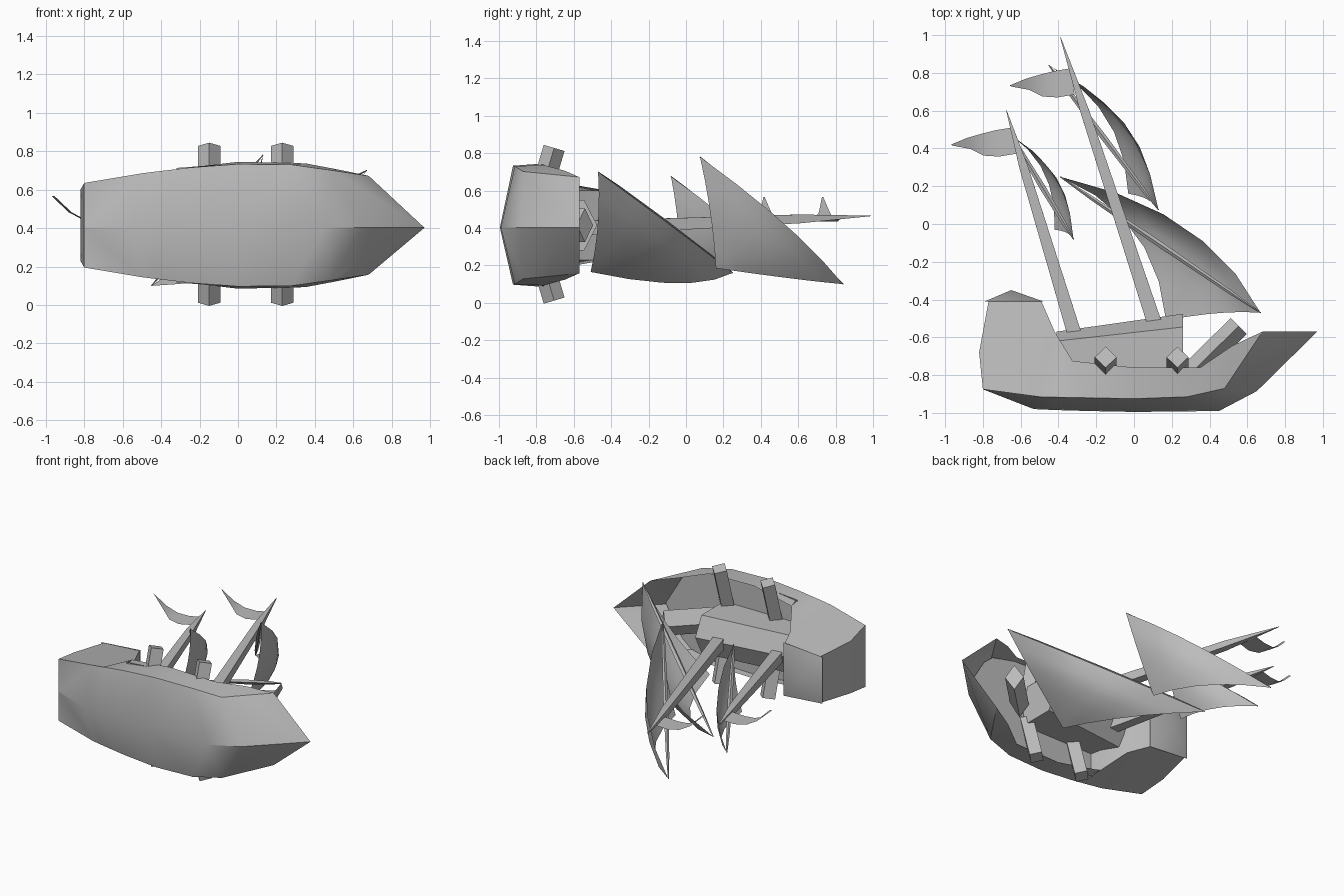
import bpy, bmesh, math
from mathutils import Vector

if "Cube" in bpy.data.objects:
    bpy.data.objects.remove(bpy.data.objects["Cube"])

ZC = 0.415  # centre plane of the hull

grey = bpy.data.materials.new("plain grey")
grey.diffuse_color = (0.5, 0.5, 0.5, 1)
grey.use_nodes = True
grey.node_tree.nodes["Principled BSDF"].inputs["Base Color"].default_value = grey.diffuse_color


def make(name, verts, faces, smooth=None, recalc=True):
    me = bpy.data.meshes.new(name)
    me.from_pydata([tuple(v) for v in verts], [], faces)
    bm = bmesh.new()
    bm.from_mesh(me)
    bmesh.ops.remove_doubles(bm, verts=bm.verts, dist=0.0005)
    if recalc:
        bmesh.ops.recalc_face_normals(bm, faces=bm.faces)
    bm.to_mesh(me)
    bm.free()
    me.materials.append(grey)
    ob = bpy.data.objects.new(name, me)
    bpy.context.collection.objects.link(ob)
    if smooth:
        bpy.ops.object.select_all(action='DESELECT')
        ob.select_set(True)
        bpy.context.view_layer.objects.active = ob
        bpy.ops.object.shade_smooth_by_angle(angle=math.radians(smooth))
    return ob


def rod(name, p0, p1, radii, turn=0.0, flat=1.0):
    """Four-sided bar from p0 to p1; radii are (position, radius) pairs."""
    p0, p1 = Vector(p0), Vector(p1)
    d = (p1 - p0).normalized()
    a = d.cross(Vector((0, 0, 1)))
    if abs(d.z) > 0.9:
        a = d.cross(Vector((0, 1, 0)))
    a.normalize()
    b = d.cross(a) * flat
    verts, faces = [], []
    for t, r in radii:
        for k in range(4):
            w = turn + k * math.pi / 2
            verts.append(p0.lerp(p1, t) + (a * math.cos(w) + b * math.sin(w)) * r)
    for i in range(len(radii) - 1):
        for k in range(4):
            n = (k + 1) % 4
            faces.append((4 * i + k, 4 * i + n, 4 * i + 4 + n, 4 * i + 4 + k))
    last = 4 * (len(radii) - 1)
    faces += [(3, 2, 1, 0), (last, last + 1, last + 2, last + 3)]
    return make(name, verts, faces)


# Hull: keel, chine and rail lines lofted from stern to bow
keel = [(-.8, -.875), (-.53, -.98), (-.42, -.985), (-.25, -.99), (0, -.995), (.45, -.99),
        (.65, -.885), (.97, -.57)]
chine = [(-.8, -.875, .22), (-.5, -.915, .27), (-.42, -.917, .28), (-.25, -.92, .3),
         (0, -.925, .318), (.28, -.915, .315), (.48, -.87, .287), (.68, -.57, .257)]
rail = [(-.77, -.41, .165), (-.49, -.41, .183), (-.42, -.57, .187), (-.325, -.725, .285),
        (0, -.76, .33), (.35, -.76, .322), (.52, -.645, .29), (.68, -.57, .257)]
stern = (-.82, -.68, .185)
verts, faces = [], []


def face(*pts):
    faces.append(tuple(range(len(verts), len(verts) + len(pts))))
    verts.extend(pts)


def side(p, s):
    return (p[0], p[1], ZC + s * p[2])


K = [(x, y, 0.402) for x, y in keel]
last = len(keel) - 2
for s in (-1, 1):
    C = [side(p, s) for p in chine]
    R = [side(p, s) for p in rail]
    for i in range(last + 1):
        if i == last:
            face(K[i], K[i + 1], C[i])
            face(C[i], K[i + 1], C[i + 1])
            face(C[i], C[i + 1], R[i])
            continue
        face(K[i], K[i + 1], C[i + 1])
        face(K[i], C[i + 1], C[i])
        if i == 0:
            face(C[0], C[1], R[1], R[0], side(stern, s))
        else:
            face(C[i], C[i + 1], R[i + 1], R[i])
# transom
face(side(chine[0], -1), K[0], side(chine[0], 1), side(stern, 1), side(stern, -1))
face(side(stern, -1), side(stern, 1), side(rail[0], 1), side(rail[0], -1))
# wall at the front of the stern castle
for i in (1, 2):
    face(side(rail[i], -1), side(rail[i], 1), side(rail[i + 1], 1), side(rail[i + 1], -1))
foot = (-.31, -.8, .3)
face(side(rail[3], -1), side(rail[3], 1), side(foot, 1), side(foot, -1))
make("hull", verts, faces, 28)

# Deck inside the bulwarks
half_deck = [(-.32, .298), (0, .322), (.33, .315), (.52, .275), (.59, .215)]
outline = [(x, -.8, ZC + h) for x, h in half_deck] + [(.72, -.8, ZC)]
outline += [(x, -.8, ZC - h) for x, h in reversed(half_deck)]
make("deck", outline, [tuple(reversed(range(len(outline))))], recalc=False)

# Stern castle roof: low smooth pyramid
base = [(-.79, -.41, ZC - .165), (-.48, -.41, ZC - .19), (-.48, -.41, ZC + .19), (-.79, -.41, ZC + .165)]
make("castle_roof", base + [(-.65, -.35, ZC)],
     [(0, 1, 2, 3), (0, 1, 4), (1, 2, 4), (2, 3, 4), (3, 0, 4)], 45)

# Deckhouse: gabled block, five-sided section lofted from back to front
house = []
for x, ridge, eave in ((-.41, -.57, -.62), (.26, -.475, -.545)):
    house += [(x, -.8, ZC - .135), (x, eave, ZC - .135), (x, ridge, ZC),
              (x, eave, ZC + .135), (x, -.8, ZC + .135)]
make("deckhouse", house, [tuple(range(5)), tuple(range(5, 10))]
     + [(i, (i + 1) % 5, 5 + (i + 1) % 5, 5 + i) for i in range(5)])

# Bowsprit beam and four cannons
rod("bowsprit", (.30, -.79, ZC), (.555, -.54, ZC), [(0, .06), (1, .06)], flat=1.5)
for x in (-.15, .23):
    for s in (-1, 1):
        rod("cannon", (x, -.80, .42 + s * .09), (x, -.705, .42 + s * .408), [(0, .058), (1, .058)])

# Masts tapering to a point
rod("main_mast", (.12, -.56, .40), (-.39, .99, .465), [(0, .055), (.75, .033), (1, .002)], math.pi / 4)
rod("aft_mast", (-.31, -.60, .40), (-.675, .60, .45), [(0, .053), (.75, .033), (1, .002)], math.pi / 4)


# Sails: billowing triangles hung by their corners from slanted tapering yards
def sail(name, a, b, c, push, depth):
    a, b, c = Vector(a), Vector(b), Vector(c)
    push = Vector(push).normalized()
    n = 5
    verts, faces = [], []
    for i in range(n + 1):
        for j in range(n + 1):
            wc = j / n
            wb = i / n * (1 - wc)
            wa = 1 - wb - wc
            bulge = 4 * (wa * wb + .9 * wb * wc + .2 * wc * wa) + 6 * wa * wb * wc
            verts.append(a * wa + b * wb + c * wc + push * depth * bulge)
    for i in range(n):
        for j in range(n):
            k = i * (n + 1) + j
            faces.append((k, k + n + 1, k + n + 2, k + 1))
    make(name, verts, faces, 35)
    rod(name + "_yard", a, b, [(0, .003), (.15, .011), (.5, .016), (.85, .011), (1, .003)])


sail("main_sail", (.13, .075, .78), (-.45, .84, .10), (-.03, .16, .185), (.84, .5, -.1), .125)
sail("aft_sail", (-.32, -.08, .675), (-.65, .47, .20), (-.42, -.03, .24), (.84, .5, -.1), .085)
sail("fore_sail", (.67, -.47, .70), (-.39, .25, .16), (.17, -.51, .165), (.75, .55, -.38), .17)


# Pennants: tapering, waving strips behind the mast heads
def pennant(name, x, y):
    rows = [(0, .08, -.06, 0), (-.09, .065, -.075, -.012), (-.17, .045, -.07, -.002),
            (-.24, .025, -.035, .035), (-.33, -.012, -.018, .12)]
    verts, faces = [], []
    for dx, top, low, dz in rows:
        verts += [(x + dx, y + top, .447 + dz), (x + dx + .015, y + low, .447 + dz)]
    for i in range(len(rows) - 1):
        faces.append((2 * i, 2 * i + 2, 2 * i + 3, 2 * i + 1))
    make(name, verts, faces, 40)


pennant("main_pennant", -.33, .745)
pennant("aft_pennant", -.64, .432)
